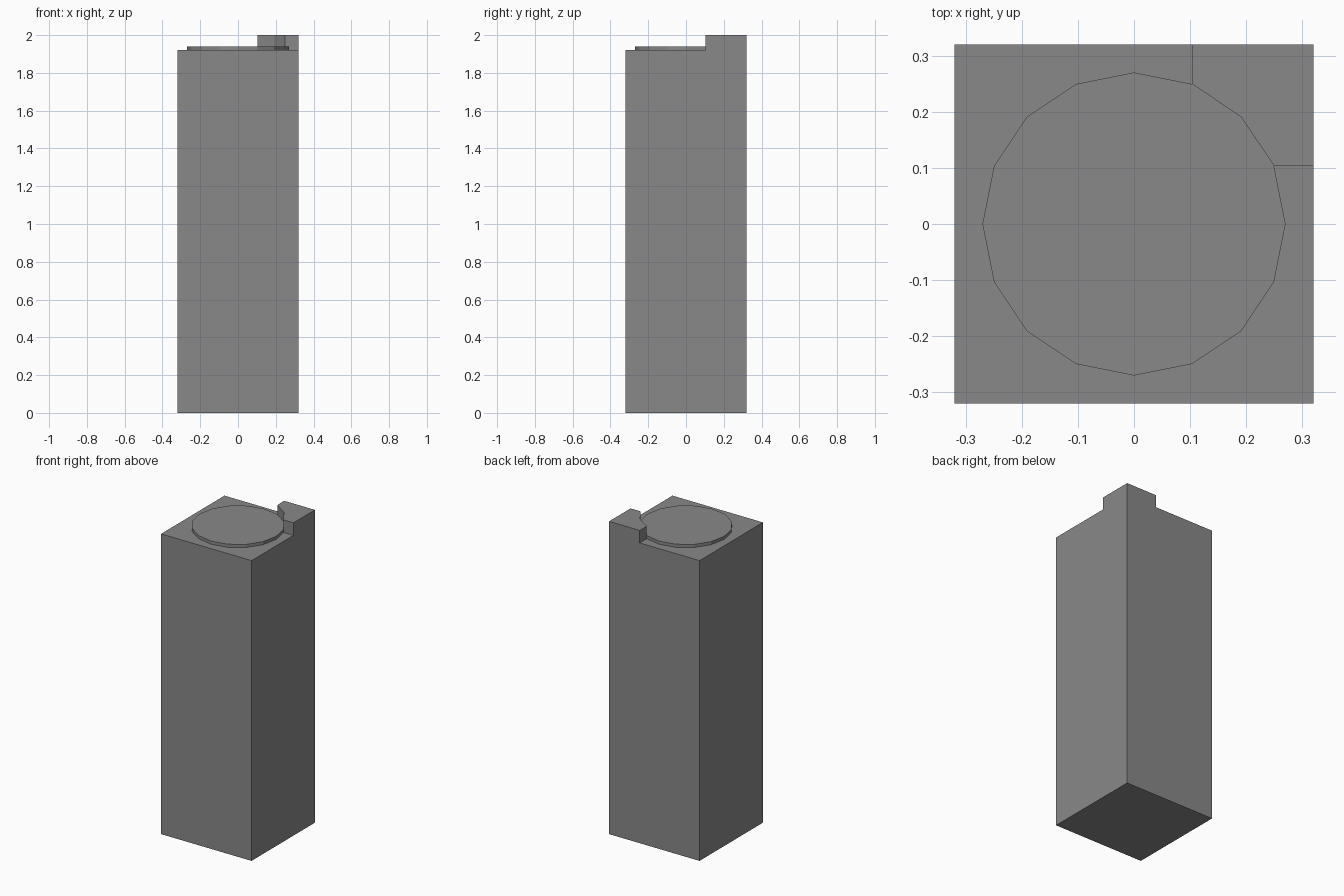
import bpy, bmesh
from math import sin, cos, tau

if "Cube" in bpy.data.objects:
    bpy.data.objects.remove(bpy.data.objects["Cube"])

HALF, TOP, LEDGE, PAD_TOP, R, SIDES = 0.32, 2.0, 1.92, 1.94, 0.27, 16

# Dark grey shared by all parts
dark = bpy.data.materials.new("dark_grey")
dark.diffuse_color = (0.25, 0.25, 0.25, 1)
dark.use_nodes = True
dark.node_tree.nodes["Principled BSDF"].inputs["Base Color"].default_value = dark.diffuse_color


def prism(name, outline, z0, z1):
    """Extrude a counter-clockwise outline from z0 to z1."""
    bm = bmesh.new()
    face = bm.faces.new([bm.verts.new((x, y, z0)) for x, y in outline])
    ext = bmesh.ops.extrude_face_region(bm, geom=[face], use_keep_orig=True)
    top = [v for v in ext["geom"] if isinstance(v, bmesh.types.BMVert)]
    bmesh.ops.translate(bm, verts=top, vec=(0, 0, z1 - z0))
    bmesh.ops.recalc_face_normals(bm, faces=bm.faces[:])
    mesh = bpy.data.meshes.new(name)
    bm.to_mesh(mesh)
    bm.free()
    mesh.materials.append(dark)
    obj = bpy.data.objects.new(name, mesh)
    bpy.context.collection.objects.link(obj)
    return obj


ring = [(R * cos(tau * i / SIDES), R * sin(tau * i / SIDES)) for i in range(SIDES)]

# Square pillar, full height
h = HALF
pillar = prism("pillar", [(-h, -h), (h, -h), (h, h), (-h, h)], 0, TOP)

# Lower the top everywhere except the corner block that hugs the round pad
a, b, c = ring[1:4]
cutter = prism("ledge_cutter",
               [(-1, -1), (1, -1), (1, a[1]), a, b, c, (c[0], 1), (-1, 1)],
               LEDGE, TOP + 0.2)
cutter.hide_render = True
cut = pillar.modifiers.new("ledge", "BOOLEAN")
cut.operation, cut.solver, cut.object = "DIFFERENCE", "EXACT", cutter
bpy.context.view_layer.objects.active = pillar
bpy.ops.object.modifier_apply(modifier=cut.name)
bpy.data.objects.remove(cutter)

# Thin round pad on the ledge
prism("round_pad", ring, LEDGE, PAD_TOP)
